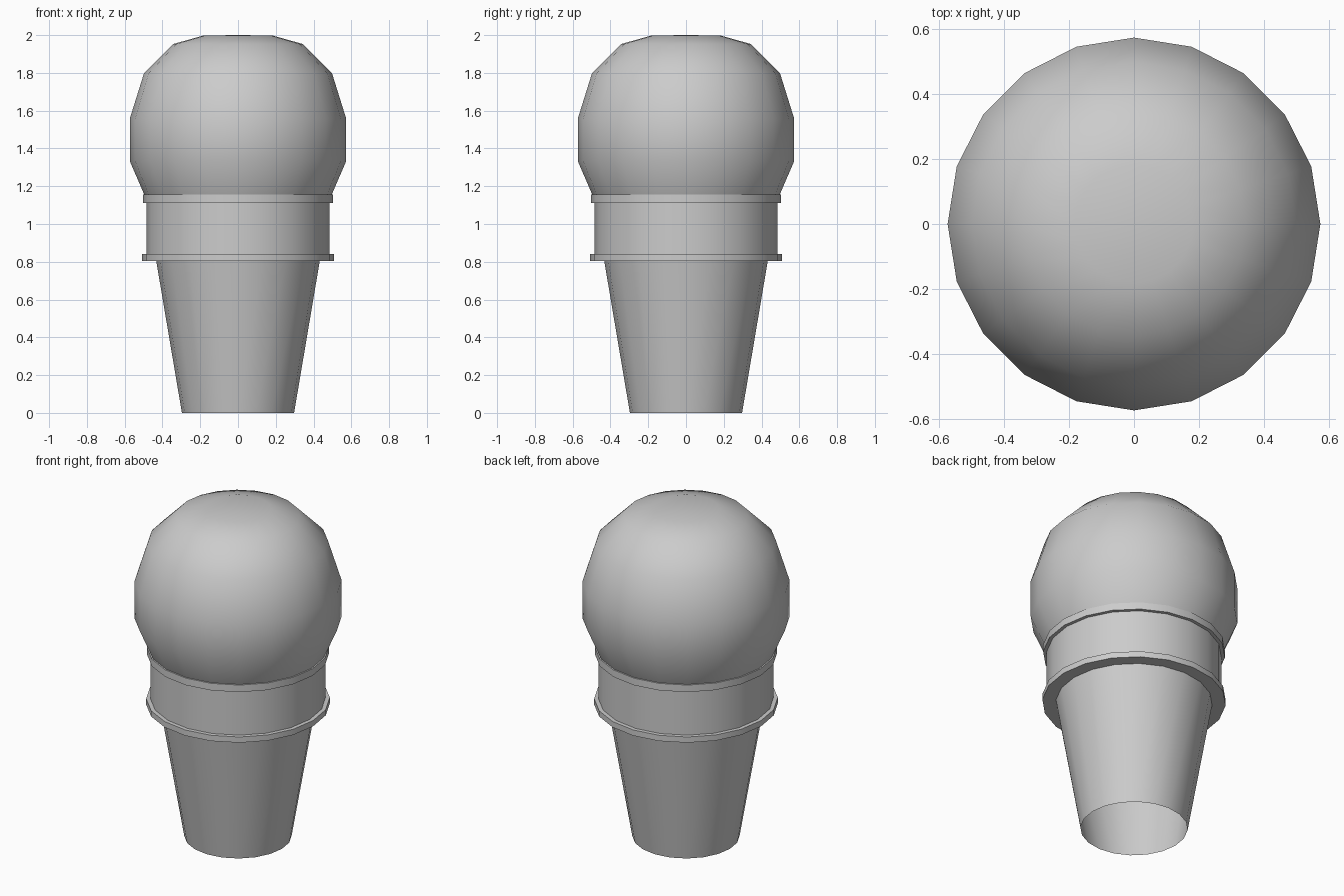
import bpy, bmesh, math

if "Cube" in bpy.data.objects:
    bpy.data.objects.remove(bpy.data.objects["Cube"])

SIDES = 20


def lathe(name, profile):
    """Revolve a (radius, z) profile about z; radius 0 makes a pole."""
    bm = bmesh.new()
    rings = []
    for r, z in profile:
        if r == 0:
            rings.append([bm.verts.new((0, 0, z))] * SIDES)
        else:
            rings.append([bm.verts.new((r * math.cos(2 * math.pi * i / SIDES),
                                        r * math.sin(2 * math.pi * i / SIDES), z))
                          for i in range(SIDES)])
    for a, b in zip(rings, rings[1:]):
        for i in range(SIDES):
            j = (i + 1) % SIDES
            quad = [a[i], a[j], b[j], b[i]]
            bm.faces.new(list(dict.fromkeys(quad)))
    mesh = bpy.data.meshes.new(name)
    bm.to_mesh(mesh)
    bm.free()
    obj = bpy.data.objects.new(name, mesh)
    bpy.context.collection.objects.link(obj)
    bpy.ops.object.select_all(action='DESELECT')
    obj.select_set(True)
    bpy.context.view_layer.objects.active = obj
    bpy.ops.object.shade_smooth_by_angle(angle=math.radians(40))
    return obj


# Open-bottomed wafer cup: tapered stem, lower lip, collar, upper lip
lathe("wafer_cone", [(0.297, 0), (0.433, 0.805), (0.508, 0.805), (0.508, 0.84),
                     (0.484, 0.84), (0.484, 1.112), (0.504, 1.112),
                     (0.504, 1.155), (0.496, 1.155)])

# Rounded scoop resting on the upper lip
lathe("ice_cream_scoop", [(0.496, 1.155), (0.573, 1.333), (0.573, 1.557),
                          (0.498, 1.797), (0.343, 1.953), (0.182, 1.998), (0, 2.0)])
